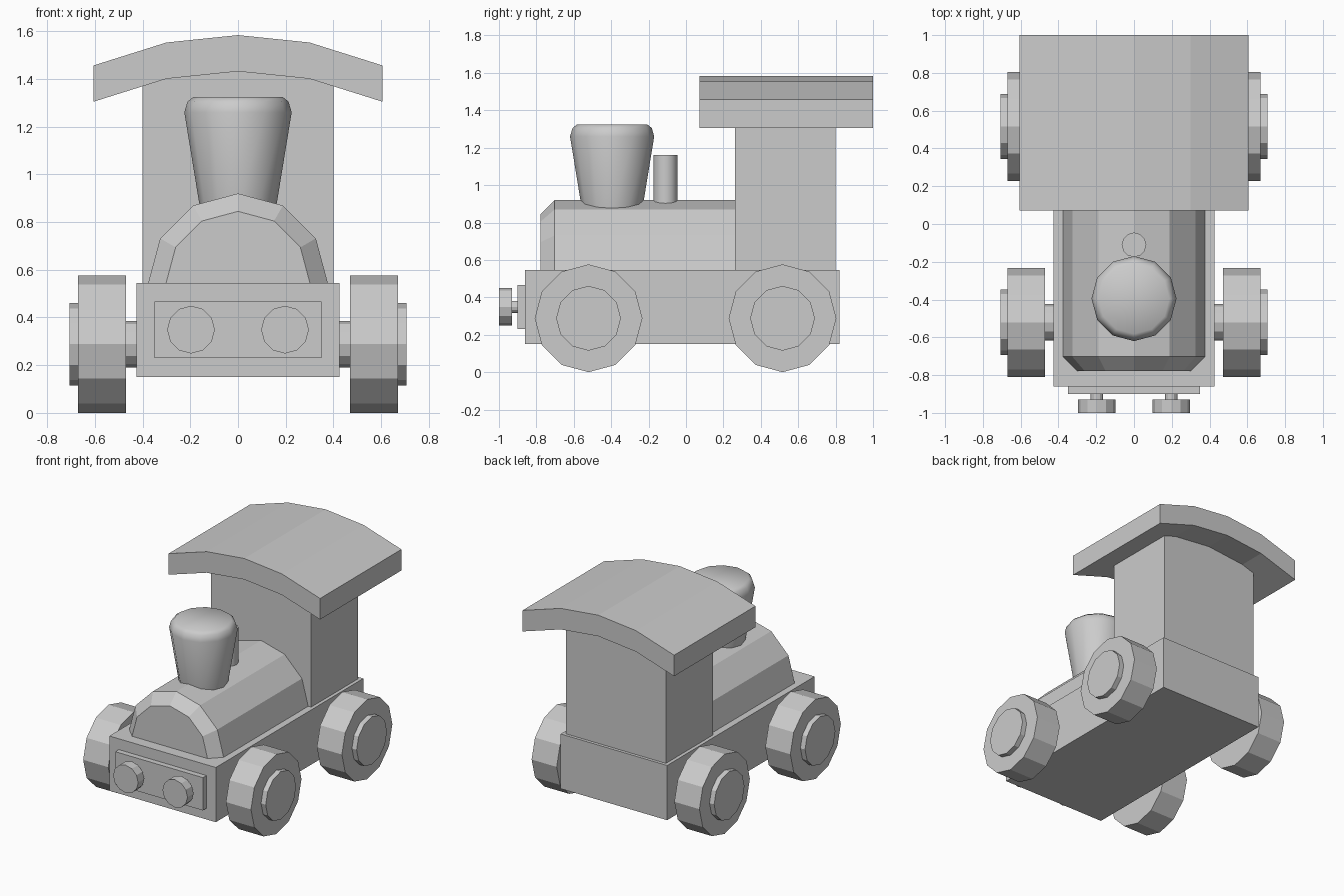
import bpy, bmesh, math
from mathutils import Matrix

if "Cube" in bpy.data.objects:
    bpy.data.objects.remove(bpy.data.objects["Cube"])

ROT = {'X': Matrix.Rotation(math.pi / 2, 4, 'Y'),
       'Y': Matrix.Rotation(-math.pi / 2, 4, 'X'),
       'Z': Matrix.Identity(4)}


def finish(name, bm, smooth=False):
    bmesh.ops.recalc_face_normals(bm, faces=bm.faces)
    me = bpy.data.meshes.new(name)
    bm.to_mesh(me)
    bm.free()
    ob = bpy.data.objects.new(name, me)
    bpy.context.collection.objects.link(ob)
    if smooth:
        bpy.ops.object.select_all(action='DESELECT')
        ob.select_set(True)
        bpy.context.view_layer.objects.active = ob
        bpy.ops.object.shade_smooth_by_angle(angle=math.radians(50))
    return ob


def box(name, x, y, z):
    """Box centred on x = 0; x is the half width, y and z are ranges."""
    extrude(name, [(-x, z[0]), (x, z[0]), (x, z[1]), (-x, z[1])], y)


def extrude(name, outline, y):
    """Extrude an x-z outline along y."""
    bm = bmesh.new()
    f = bm.faces.new([bm.verts.new((px, y[0], pz)) for px, pz in outline])
    ext = bmesh.ops.extrude_face_region(bm, geom=[f])['geom']
    bmesh.ops.translate(bm, vec=(0, y[1] - y[0], 0),
                        verts=[v for v in ext if isinstance(v, bmesh.types.BMVert)])
    finish(name, bm)


def lathe(name, profile, axis, centre, smooth=False, sides=12):
    """Closed round part from (radius, distance along axis) pairs."""
    bm = bmesh.new()
    rings = [[bm.verts.new((r * math.cos(2 * math.pi * i / sides),
                            r * math.sin(2 * math.pi * i / sides), t))
              for i in range(sides)] for r, t in profile]
    for a, b in zip(rings, rings[1:]):
        for i in range(sides):
            j = (i + 1) % sides
            bm.faces.new((a[i], a[j], b[j], b[i]))
    bm.faces.new(rings[0])
    bm.faces.new(rings[-1])
    bm.transform(Matrix.Translation(centre) @ ROT[axis])
    finish(name, bm, smooth)


# Chassis and front plate
box("chassis", 0.425, (-0.86, 0.822), (0.15, 0.545))
box("front_plate", 0.35, (-0.90, -0.85), (0.23, 0.467))

# Boiler with chamfered front
lathe("boiler", [(0.302, -0.778), (0.377, -0.702), (0.377, 0.28)], 'Y', (0, 0, 0.543))

# Cab, its top following the roof curve
extrude("cab", [(-0.4, 0.545), (0.4, 0.545), (0.4, 1.38), (0.3, 1.42),
                (0, 1.45), (-0.3, 1.42), (-0.4, 1.38)], (0.263, 0.80))

# Curved roof slab
arc = [(-0.605, 1.305), (-0.3, 1.401), (0, 1.432), (0.3, 1.401), (0.605, 1.305)]
extrude("roof", arc + [(x, z + 0.152) for x, z in reversed(arc)], (0.072, 1.0))

# Chimney and whistle
lathe("chimney", [(0.158, 0.85), (0.225, 1.26), (0.212, 1.305), (0.187, 1.325)],
      'Z', (0, -0.395, 0), smooth=True)
lathe("whistle", [(0.065, 0.87), (0.065, 1.16)], 'Z', (0, -0.11, 0), smooth=True)

# Buffers
for side, s in (("left", -1), ("right", 1)):
    lathe(f"buffer_{side}", [(0.032, -0.89), (0.032, -0.93), (0.1, -0.93), (0.1, -1.0)],
          'Y', (s * 0.197, 0, 0.349))

# Axles and wheels with raised hubs
for end, y in (("front", -0.521), ("rear", 0.516)):
    lathe(f"{end}_axle", [(0.097, -0.48), (0.097, 0.48)], 'X', (0, y, 0.288))
    for side, s in (("left", -1), ("right", 1)):
        lathe(f"{end}_{side}_wheel",
              [(0.288, s * 0.47), (0.288, s * 0.67), (0.173, s * 0.67), (0.173, s * 0.707)],
              'X', (0, y, 0.288))
